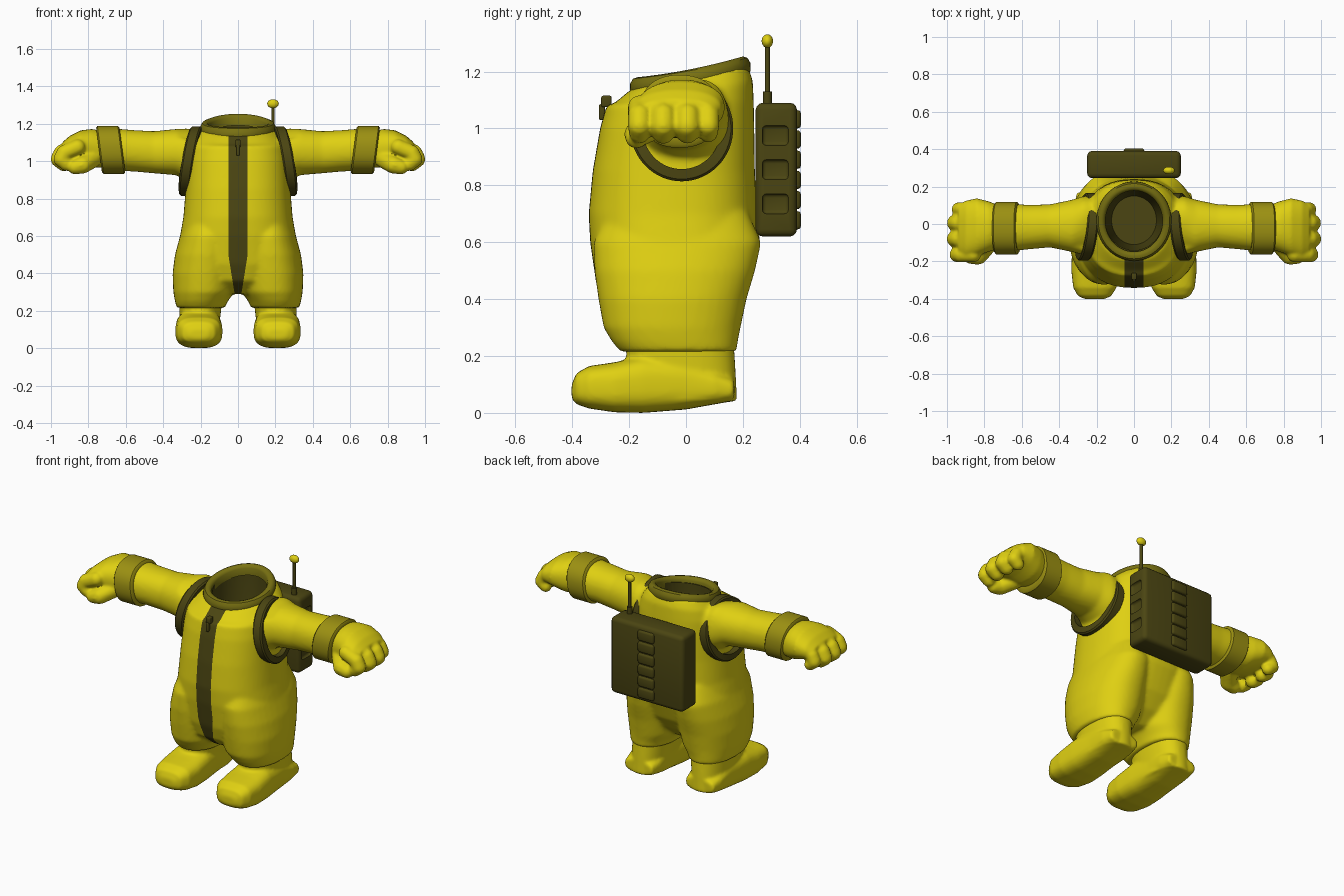
import bpy, bmesh, math
from mathutils import Vector, Matrix

if "Cube" in bpy.data.objects:
    bpy.data.objects.remove(bpy.data.objects["Cube"])


def material(name, rgb):
    m = bpy.data.materials.new(name)
    m.diffuse_color = (*rgb, 1)
    m.use_nodes = True
    m.node_tree.nodes["Principled BSDF"].inputs["Base Color"].default_value = m.diffuse_color
    return m


YELLOW = material("suit yellow", (0.74, 0.63, 0.006))
OLIVE = material("cuff olive", (0.33, 0.28, 0.006))
COLLAR = material("collar olive", (0.19, 0.165, 0.006))
DARK = material("dark trim", (0.07, 0.06, 0.006))


def tube(bm, axis, rows, power=2.0, n=40):
    """Loft superellipses; each row is (position, a0, a1, b0, b1)."""
    rings = []
    for t, a0, a1, b0, b1 in rows:
        ring = []
        for i in range(n):
            c, s = math.cos(math.tau * i / n), math.sin(math.tau * i / n)
            a = (a0 + a1) / 2 + (a1 - a0) / 2 * math.copysign(abs(c) ** (2 / power), c)
            b = (b0 + b1) / 2 + (b1 - b0) / 2 * math.copysign(abs(s) ** (2 / power), s)
            ring.append(bm.verts.new({'x': (t, a, b), 'y': (a, t, b), 'z': (a, b, t)}[axis]))
        rings.append(ring)
    for r, q in zip(rings, rings[1:]):
        for i in range(n):
            bm.faces.new((r[i], r[(i + 1) % n], q[(i + 1) % n], q[i]))
    bm.faces.new(rings[0])
    bm.faces.new(rings[-1])


def sweep(bm, path, section, n=64):
    """Closed band: path(angle) gives centre, outward and across vectors."""
    rings = []
    for i in range(n):
        p, out, across = path(math.tau * i / n)
        rings.append([bm.verts.new(p + out * r + across * h) for r, h in section])
    m = len(section)
    for i in range(n):
        r, q = rings[i], rings[(i + 1) % n]
        for j in range(m):
            bm.faces.new((r[j], r[(j + 1) % m], q[(j + 1) % m], q[j]))


def limb(bm, points):
    """Chain of overlapping balls through (x, y, z, radius) points."""
    for p, q in zip(points, points[1:]):
        for k in range(6):
            x, y, z, r = (u + (v - u) * k / 5 for u, v in zip(p, q))
            bmesh.ops.create_icosphere(bm, subdivisions=2, radius=r,
                                       matrix=Matrix.Translation((x, y, z)))


def box(bm, lo, hi, bevel):
    c = [(a + b) / 2 for a, b in zip(lo, hi)]
    s = [b - a for a, b in zip(lo, hi)]
    vs = bmesh.ops.create_cube(bm, size=1, matrix=Matrix.Translation(c) @ Matrix.Diagonal((*s, 1)))['verts']
    edges = list({e for v in vs for e in v.link_edges})
    bmesh.ops.bevel(bm, geom=edges, offset=bevel, segments=3, profile=0.5, affect='EDGES')


def mirror(bm):
    geom = bm.verts[:] + bm.edges[:] + bm.faces[:]
    new = bmesh.ops.duplicate(bm, geom=geom)['geom']
    for v in new:
        if isinstance(v, bmesh.types.BMVert):
            v.co.x *= -1


def make(name, bm, mat):
    bmesh.ops.recalc_face_normals(bm, faces=bm.faces)
    me = bpy.data.meshes.new(name)
    bm.to_mesh(me)
    bm.free()
    me.materials.append(mat)
    ob = bpy.data.objects.new(name, me)
    bpy.context.collection.objects.link(ob)
    return ob


def bake(ob, voxel=None, smooth=0, cutter=None):
    """Fuse, relax and cut the object, then apply the result."""
    if voxel:
        m = ob.modifiers.new("fuse", 'REMESH')
        m.mode, m.voxel_size = 'VOXEL', voxel
        m = ob.modifiers.new("relax", 'SMOOTH')
        m.factor, m.iterations = 0.5, smooth
    if cutter:
        m = ob.modifiers.new("cut", 'BOOLEAN')
        m.operation, m.object, m.solver = 'DIFFERENCE', cutter, 'EXACT'
    dg = bpy.context.evaluated_depsgraph_get()
    me = bpy.data.meshes.new_from_object(ob.evaluated_get(dg))
    ob.modifiers.clear()
    ob.data = me
    me.materials.clear()
    me.materials.append(YELLOW if voxel else DARK)
    me.polygons.foreach_set("material_index", [0] * len(me.polygons))
    if cutter:
        bpy.data.objects.remove(cutter)


# suit: legs and arms mirrored, torso on top, fused into one skin
bm = bmesh.new()
tube(bm, 'z', [(.215, .07, .328, -.23, .178), (.25, .055, .337, -.26, .182),
               (.30, .02, .346, -.29, .192), (.40, .003, .35, -.308, .213),
               (.50, .003, .337, -.322, .243), (.60, .01, .31, -.325, .265),
               (.70, .04, .27, -.28, .22)], 2.2)
tube(bm, 'x', [(.10, -.16, .15, .87, 1.14), (.27, -.165, .15, .89, 1.172),
               (.33, -.15, .13, .925, 1.172), (.45, -.125, .105, .935, 1.16),
               (.56, -.135, .102, .945, 1.166), (.70, -.15, .11, .95, 1.178)], 2.2)
mirror(bm)
tube(bm, 'z', [(.29, -.08, .08, -.20, .06), (.36, -.24, .24, -.285, .14),
               (.45, -.31, .31, -.315, .20), (.6, -.31, .31, -.337, .26),
               (.7, -.292, .292, -.342, .25), (.85, -.28, .28, -.328, .242),
               (1.0, -.272, .272, -.302, .24), (1.08, -.26, .26, -.28, .238),
               (1.13, -.235, .235, -.25, .235), (1.175, -.19, .19, -.195, .218)], 2.4, 56)
for v in bm.verts:  # neckline rises towards the back
    if abs(v.co.x) < .29:
        v.co.z += .2 * v.co.y * min(1, max(0, (v.co.z - 1.05) / .1)) * (v.co.y > 0 or v.co.z > 1.12)
suit = make("suit", bm, YELLOW)
bm = bmesh.new()
tube(bm, 'z', [(.7, -.12, .12, -.11, .15), (1.0, -.155, .155, -.14, .19), (1.4, -.155, .155, -.14, .19)])
hole = make("neck_cutter", bm, DARK)
hole.hide_render = True
bake(suit, .011, 8, hole)

# dark zip stripe and neck lining, cut and coloured on the suit
suit.data.materials.append(DARK)
bm = bmesh.new()
bm.from_mesh(suit.data)
for s in (-1, 1):
    for co, no in (((s * .05, 0, 0), (s, 0, 0)), ((s * .018, 0, .29), (s, 0, -.16))):
        faces = [f for f in bm.faces if f.calc_center_median().y < -.1 and abs(f.calc_center_median().x) < .1]
        geom = faces + list({e for f in faces for e in f.edges}) + list({v for f in faces for v in f.verts})
        bmesh.ops.bisect_plane(bm, geom=geom, dist=1e-5, plane_co=co, plane_no=no)
bm.normal_update()
for f in bm.faces:
    x, y, z = f.calc_center_median()
    stripe = y < -.12 and z > .29 and f.normal.y < -.2 and abs(x) < min(.05, .018 + .16 * (z - .29))
    lining = z > .68 and (x / .165) ** 2 + ((y - .025) / .175) ** 2 < 1
    f.material_index = int(stripe or lining)
bm.to_mesh(suit.data)
bm.free()

# zip puller
bm = bmesh.new()
box(bm, (-.014, -.298, 1.075), (.014, -.262, 1.115), .006)
box(bm, (-.009, -.306, 1.03), (.009, -.285, 1.085), .005)
make("zip_puller", bm, DARK)

# boots
bm = bmesh.new()
tube(bm, 'z', [(.04, .10, .315, -.2, .18), (.12, .10, .31, -.2, .176), (.25, .085, .315, -.215, .168)], 2.3)
tube(bm, 'y', [(-.402, .16, .26, .05, .10), (-.385, .122, .30, .03, .14), (-.34, .093, .325, .015, .165),
               (-.25, .083, .335, .002, .178), (-.15, .087, .332, 0, .2), (0, .10, .32, .012, .19),
               (.1, .10, .318, .03, .15), (.17, .115, .305, .042, .12)], 3)
mirror(bm)
bake(make("boots", bm, YELLOW), .009, 5)

# gloves: palm, curled fingers, thumb
bm = bmesh.new()
tube(bm, 'x', [(.72, -.13, .10, .965, 1.16), (.78, -.15, .122, .965, 1.172), (.84, -.17, .137, .985, 1.165),
               (.90, -.18, .125, 1.0, 1.135), (.94, -.165, .10, 1.01, 1.10)], 2.3)
for y, r, dx in ((-.163, .043, -.012), (-.08, .046, 0), (.005, .045, 0), (.078, .040, -.02)):
    limb(bm, [(.87 + dx, y, 1.075, r), (.94 + dx, y, 1.045, r), (.957 + dx, y, 1.01, r), (.93 + dx, y, .985, r * .9)])
limb(bm, [(.78, -.11, 1.01, .05), (.83, -.17, .98, .048), (.872, -.175, .968, .04)])
mirror(bm)
bake(make("gloves", bm, YELLOW), .008, 5)

# wrist cuffs, leaning outward at the top
bm = bmesh.new()
tube(bm, 'x', [(x, -.163 + d, .118 - d, .932 + d, 1.188 - d) for x, d in
               ((.618, .025), (.618, .010), (.626, 0), (.735, 0), (.743, .010), (.743, .03))], 2.3, 48)
for v in bm.verts:
    v.co.x += .13 * (v.co.z - 1.06)
mirror(bm)
make("wrist_cuffs", bm, OLIVE)

# shoulder straps looped round the armholes
def strap_path(a):
    c, s = math.cos(a), math.sin(a)
    return (Vector((.252 - .03 * s - .018 * c, -.015 + .163 * c, 1.0 + .168 * s)),
            Vector((0, c, s)), Vector((1, 0, 0)))


bm = bmesh.new()
sweep(bm, strap_path, [(-.025, -.03), (.01, -.03), (.018, -.022), (.018, .022), (.01, .03), (-.025, .03)])
mirror(bm)
make("shoulder_straps", bm, DARK)

# neck collar ring
def collar_path(a):
    c, s = math.cos(a), math.sin(a)
    y = .015 + .185 * s
    return Vector((.175 * c, y, 1.178 + .19 * y + .25 * y * y)), Vector((c, s, 0)), Vector((0, 0, 1))


bm = bmesh.new()
sweep(bm, collar_path, [(-.022, -.035), (.02, -.035), (.027, -.025), (.026, .005), (.016, .022),
                        (0, .027), (-.014, .022), (-.022, .008)])
make("neck_collar", bm, COLLAR)

# backpack with side pockets and ribbed spine
bm = bmesh.new()
box(bm, (-.25, .245, .62), (.25, .39, 1.09), .025)
pack = make("backpack", bm, DARK)
bm = bmesh.new()
for z in (.735, .855, .975):
    box(bm, (.236, .268, z - .035), (.30, .360, z + .035), .014)
mirror(bm)
pockets = make("pocket_cutter", bm, DARK)
pockets.hide_render = True
bake(pack, cutter=pockets)
bm = bmesh.new()
for i in range(6):
    z = .645 + i * .071
    box(bm, (-.055, .37, z), (.055, .404, z + .064), .012)
make("backpack_ribs", bm, DARK)

# antenna with tip
bm = bmesh.new()
for r, z0, z1 in ((.016, 1.07, 1.13), (.009, 1.12, 1.30)):
    tube(bm, 'z', [(z, .187 - r, .187 + r, .286 - r, .286 + r) for z in (z0, z1)], 2, 16)
make("antenna_rod", bm, DARK)
bm = bmesh.new()
bmesh.ops.create_uvsphere(bm, u_segments=24, v_segments=14, radius=1,
                          matrix=Matrix.Translation((.187, .286, 1.307)) @ Matrix.Diagonal((.031, .02, .024, 1)))
make("antenna_tip", bm, YELLOW)

# smooth shading, sharp edges kept
for ob in bpy.context.collection.objects:
    ob.select_set(True)
    bpy.context.view_layer.objects.active = ob
bpy.ops.object.shade_smooth_by_angle(angle=math.radians(42))
